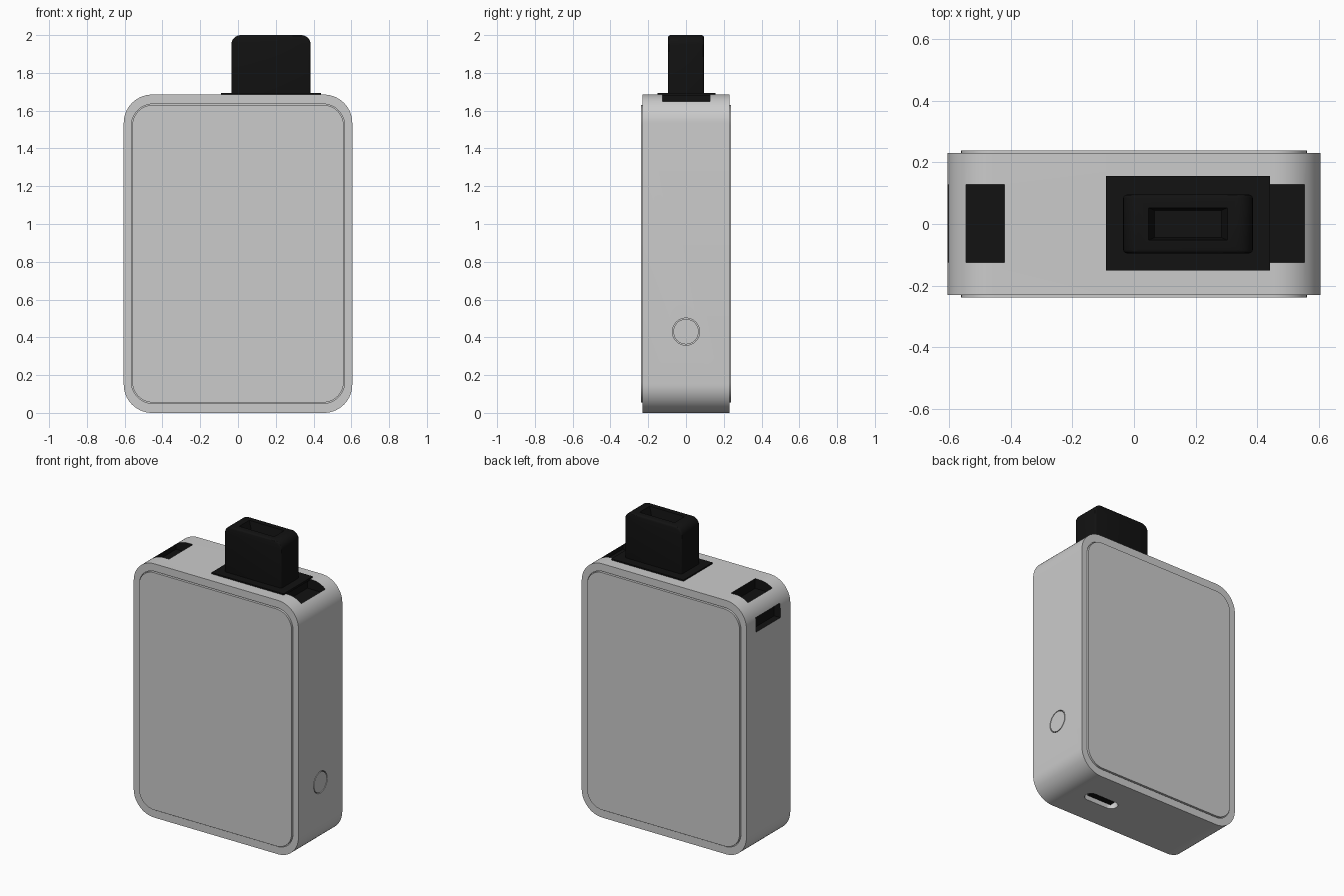
import bpy, bmesh, math

if "Cube" in bpy.data.objects:
    bpy.data.objects.remove(bpy.data.objects["Cube"])

black = bpy.data.materials.new("black_plastic")
black.diffuse_color = (0.006, 0.006, 0.006, 1)
black.use_nodes = True
black.node_tree.nodes["Principled BSDF"].inputs["Base Color"].default_value = black.diffuse_color


def rounded(u0, u1, w0, w1, r_low, r_high, seg=10):
    """Rounded rectangle outline with separate lower and upper corner radii."""
    pts = []
    for cu, cw, r, a0 in ((u1 - r_low, w0 + r_low, r_low, 270), (u1 - r_high, w1 - r_high, r_high, 0),
                          (u0 + r_high, w1 - r_high, r_high, 90), (u0 + r_low, w0 + r_low, r_low, 180)):
        n = seg if r > 0 else 0
        for i in range(n + 1):
            a = math.radians(a0 + 90 * i / max(n, 1))
            pts.append((cu + r * math.cos(a), cw + r * math.sin(a)))
    return pts


def prism(name, pts, axis, lo, hi, mat=None, scale=1.0):
    """Extrude an outline along an axis; scale tapers the low end about its centre."""
    place = {'X': lambda u, w, t: (t, u, w), 'Y': lambda u, w, t: (u, t, w),
             'Z': lambda u, w, t: (u, w, t)}[axis]
    cu = sum(p[0] for p in pts) / len(pts)
    cw = sum(p[1] for p in pts) / len(pts)
    bm = bmesh.new()
    a = [bm.verts.new(place(cu + (u - cu) * scale, cw + (w - cw) * scale, lo)) for u, w in pts]
    b = [bm.verts.new(place(u, w, hi)) for u, w in pts]
    bm.faces.new(a)
    bm.faces.new(b)
    for i in range(len(pts)):
        j = (i + 1) % len(pts)
        bm.faces.new((a[i], a[j], b[j], b[i]))
    bmesh.ops.recalc_face_normals(bm, faces=bm.faces)
    me = bpy.data.meshes.new(name)
    bm.to_mesh(me)
    bm.free()
    ob = bpy.data.objects.new(name, me)
    bpy.context.collection.objects.link(ob)
    if mat:
        me.materials.append(mat)
    return ob


def apply_mods(ob):
    bpy.ops.object.select_all(action='DESELECT')
    bpy.context.view_layer.objects.active = ob
    ob.select_set(True)
    for m in list(ob.modifiers):
        bpy.ops.object.modifier_apply(modifier=m.name)


def cut(ob, cutter, index=0):
    """Subtract the cutter; index picks the material slot of the new faces."""
    cutter.data.materials.clear()
    for m in ob.data.materials:
        cutter.data.materials.append(m)
    for f in cutter.data.polygons:
        f.material_index = index
    mod = ob.modifiers.new("cut", 'BOOLEAN')
    mod.operation, mod.solver, mod.object = 'DIFFERENCE', 'EXACT', cutter
    apply_mods(ob)
    bpy.data.objects.remove(cutter)


def bevel(ob, width, seg, angle=50):
    m = ob.modifiers.new("bevel", 'BEVEL')
    m.width, m.segments, m.limit_method, m.angle_limit = width, seg, 'ANGLE', math.radians(angle)
    apply_mods(ob)


# Case
body = prism("case", rounded(-0.605, 0.605, 0, 1.685, 0.15, 0.15, 14), 'Y', -0.23, 0.23)
body.data.materials.append(None)
body.data.materials.append(black)

# Front and back panels, each sitting in a fine groove
for name, s in (("front_panel", -1), ("back_panel", 1)):
    lo, hi = sorted((s * 0.22, s * 0.3))
    cut(body, prism("groove", rounded(-0.565, 0.565, 0.05, 1.635, 0.115, 0.115, 12), 'Y', lo, hi))
    lo, hi = sorted((s * 0.215, s * 0.238))
    prism(name, rounded(-0.56, 0.56, 0.055, 1.63, 0.11, 0.11, 12), 'Y', lo, hi)

# Black vent slots at the upper corners
for x0, x1, z0, z1 in ((-0.545, -0.42, 1.62, 1.8), (0.42, 0.552, 1.62, 1.8), (-0.8, -0.56, 1.475, 1.57)):
    cut(body, prism("slot", rounded(x0, x1, z0, z1, 0, 0), 'Y', -0.125, 0.128), 1)

# Side button in a round hole
cut(body, prism("hole", rounded(-0.072, 0.072, 0.358, 0.502, 0.0719, 0.0719, 8), 'X', 0.585, 0.7))
prism("side_button", rounded(-0.067, 0.067, 0.363, 0.497, 0.0669, 0.0669, 8), 'X', 0.58, 0.605)

# Charging port with black tongue
cut(body, prism("port", rounded(0.14, 0.38, -0.042, 0.042, 0.0419, 0.0419, 8), 'Z', -0.1, 0.07))
prism("port_tongue", rounded(0.17, 0.35, -0.02, 0.02, 0, 0), 'Z', 0.015, 0.08, black)

# Mouthpiece base plate
prism("mouthpiece_plate", rounded(-0.09, 0.44, -0.15, 0.155, 0, 0), 'Z', 1.68, 1.694, black)

# Mouthpiece with tapered opening on top
mouth = prism("mouthpiece", rounded(-0.035, 0.385, 1.66, 2.0, 0, 0.05, 8), 'Y', -0.095, 0.095, black)
bevel(mouth, 0.012, 3)
cut(mouth, prism("opening", rounded(0.04, 0.31, -0.055, 0.055, 0, 0), 'Z', 1.94, 2.02, None, 0.8))

# Smooth curved sides, keeping hard edges
for ob in bpy.data.objects:
    bpy.ops.object.select_all(action='DESELECT')
    bpy.context.view_layer.objects.active = ob
    ob.select_set(True)
    bpy.ops.object.shade_smooth_by_angle(angle=math.radians(30))
